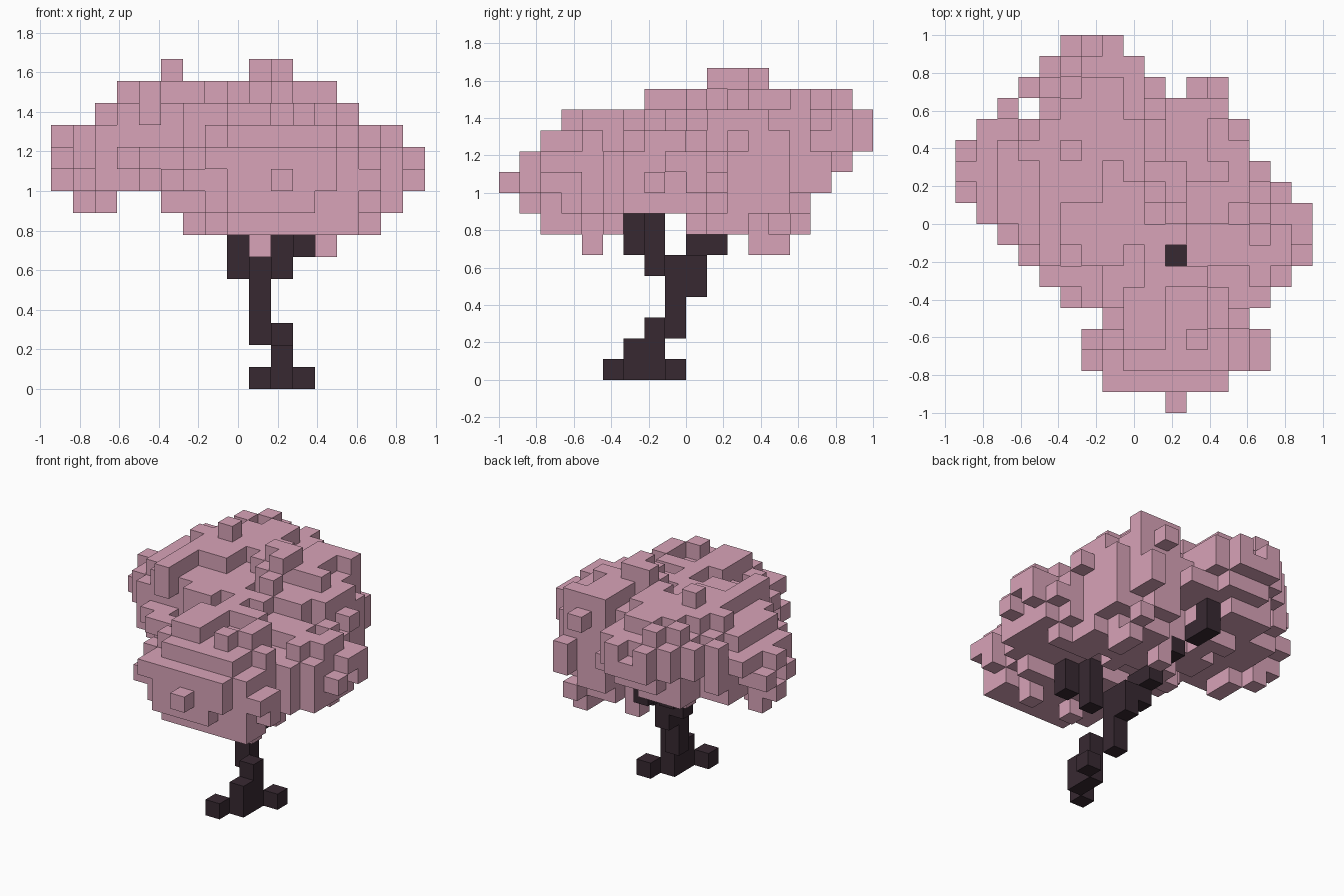
import bpy
import bmesh
import random

if "Cube" in bpy.data.objects:
    bpy.data.objects.remove(bpy.data.objects["Cube"])

random.seed(11)
S = 2 / 18                      # edge of one cube
NX, NY, NZ = 17, 18, 15         # grid size


def material(name, rgb):
    m = bpy.data.materials.new(name)
    m.diffuse_color = (*rgb, 1)
    m.use_nodes = True
    m.node_tree.nodes["Principled BSDF"].inputs["Base Color"].default_value = m.diffuse_color
    return m


def build_cubes(name, cells, mat, hidden=()):
    """One mesh from the outer faces of a set of grid cells."""
    bm = bmesh.new()
    verts = {}

    def vert(p):
        if p not in verts:
            verts[p] = bm.verts.new(((p[0] - NX / 2) * S, (p[1] - NY / 2) * S, p[2] * S))
        return verts[p]

    for c in sorted(cells):
        for axis in range(3):
            u, v = (axis + 1) % 3, (axis + 2) % 3
            for side in (0, 1):
                n = list(c)
                n[axis] += 2 * side - 1
                if tuple(n) in cells or tuple(n) in hidden:
                    continue
                ring = []
                for a, b in ((0, 0), (1, 0), (1, 1), (0, 1)):
                    p = list(c)
                    p[axis] += side
                    p[u] += a
                    p[v] += b
                    ring.append(vert(tuple(p)))
                bm.faces.new(ring if side else ring[::-1])
    me = bpy.data.meshes.new(name)
    bm.to_mesh(me)
    bm.free()
    me.materials.append(mat)
    ob = bpy.data.objects.new(name, me)
    bpy.context.collection.objects.link(ob)
    return ob


# Trunk: roots, bent stem and two branches, as boxes (first cell, height)
roots = {(9, 5, 0), (11, 8, 0)}
stem = [(10, 6, 0, 2), (10, 7, 0, 3), (9, 8, 2, 4), (9, 9, 4, 2)]
front_branch = [(10, 7, 5, 4), (11, 6, 6, 2)]
back_branch = [(8, 9, 5, 2), (8, 10, 6, 1), (8, 11, 7, 1), (8, 12, 7, 1),
               (7, 13, 8, 1), (7, 14, 8, 2)]
trunk = set(roots)
for i, j, k, h in stem + front_branch + back_branch:
    trunk |= {(i, j, k + n) for n in range(h)}

# Crown outline: column spans allowed on each layer and each row
X_BY_Z = {14: [(5, 5), (9, 10)], 13: [(3, 12)], 12: [(2, 13)], 11: [(0, 15)],
          10: [(0, 16)], 9: [(0, 16)], 8: [(1, 2), (5, 15)], 7: [(6, 14)],
          6: [(9, 9), (12, 12)]}
Y_BY_Z = {14: [(10, 12)], 13: [(7, 16)], 12: [(3, 17)], 11: [(2, 17)], 10: [(1, 16)],
          9: [(0, 15)], 8: [(1, 14)], 7: [(2, 7), (9, 14)], 6: [(4, 4), (12, 13)]}
X_BY_Y = [[(10, 10)], [(7, 12)], [(6, 14)], [(6, 14)], [(7, 13)], [(5, 14)],
          [(4, 15)], [(3, 16)], [(2, 16)], [(1, 16)], [(0, 15)], [(0, 14)],
          [(0, 13)], [(1, 13)], [(2, 2), (4, 12)], [(3, 9), (11, 12)],
          [(4, 8)], [(5, 7)]]


def within(v, spans):
    return any(a <= v <= b for a, b in spans)


def notch(i, j, k):
    """Gaps in the leaves where the branches show."""
    return ((i == 10 and j == 7) or (i >= 11 and 6 <= j <= 8 and k <= 7)
            or (i in (8, 9) and j >= 13 and k <= 9) or (i == 7 and j >= 15 and k <= 9))


# Leaf lobes: centre and radii in cells
LOBES = [((10.5, 4.6, 9.5), (4.4, 4.4, 3.3)),     # front
         ((12.6, 8.0, 9.5), (4.4, 4.4, 2.6)),     # right
         ((4.4, 10.9, 10.8), (4.4, 4.2, 3.0)),    # left
         ((6.4, 13.5, 11.4), (4.3, 4.4, 3.0)),    # back
         ((11.0, 12.0, 10.4), (4.0, 4.1, 4.1)),   # back right
         ((8.0, 9.3, 10.2), (3.6, 3.2, 3.0))]     # middle


def depth(c):
    return min(sum(((c[n] + .5 - o[n]) / r[n]) ** 2 for n in range(3)) ** .5
               for o, r in LOBES)


allowed = {}
for k in X_BY_Z:
    for j in range(NY):
        for i in range(NX):
            c = (i, j, k)
            if (within(i, X_BY_Z[k]) and within(j, Y_BY_Z[k]) and within(i, X_BY_Y[j])
                    and c not in trunk and not notch(*c)):
                allowed[c] = depth(c)

# Solid lobes with loose cubes scattered over their skin
leaves = {c for c, d in allowed.items()
          if d < .84 or (d < 1.06 and random.random() < .5)}
leaves |= {(9, 4, 6), (12, 12, 6), (12, 13, 6), (5, 12, 14)}
leaves -= trunk

# Fill any outline column that is still empty with its deepest cell
for axis in range(3):
    def key(c):
        return c[:axis] + c[axis + 1:]
    covered = {key(c) for c in leaves}
    for c in sorted(allowed, key=lambda q: (allowed[q], q)):
        if key(c) not in covered:
            covered.add(key(c))
            leaves.add(c)

build_cubes("trunk", trunk, material("dark bark", (.039, .022, .031)), leaves)
build_cubes("leaf_crown", leaves, material("dusty pink", (.69, .367, .48)), trunk)
